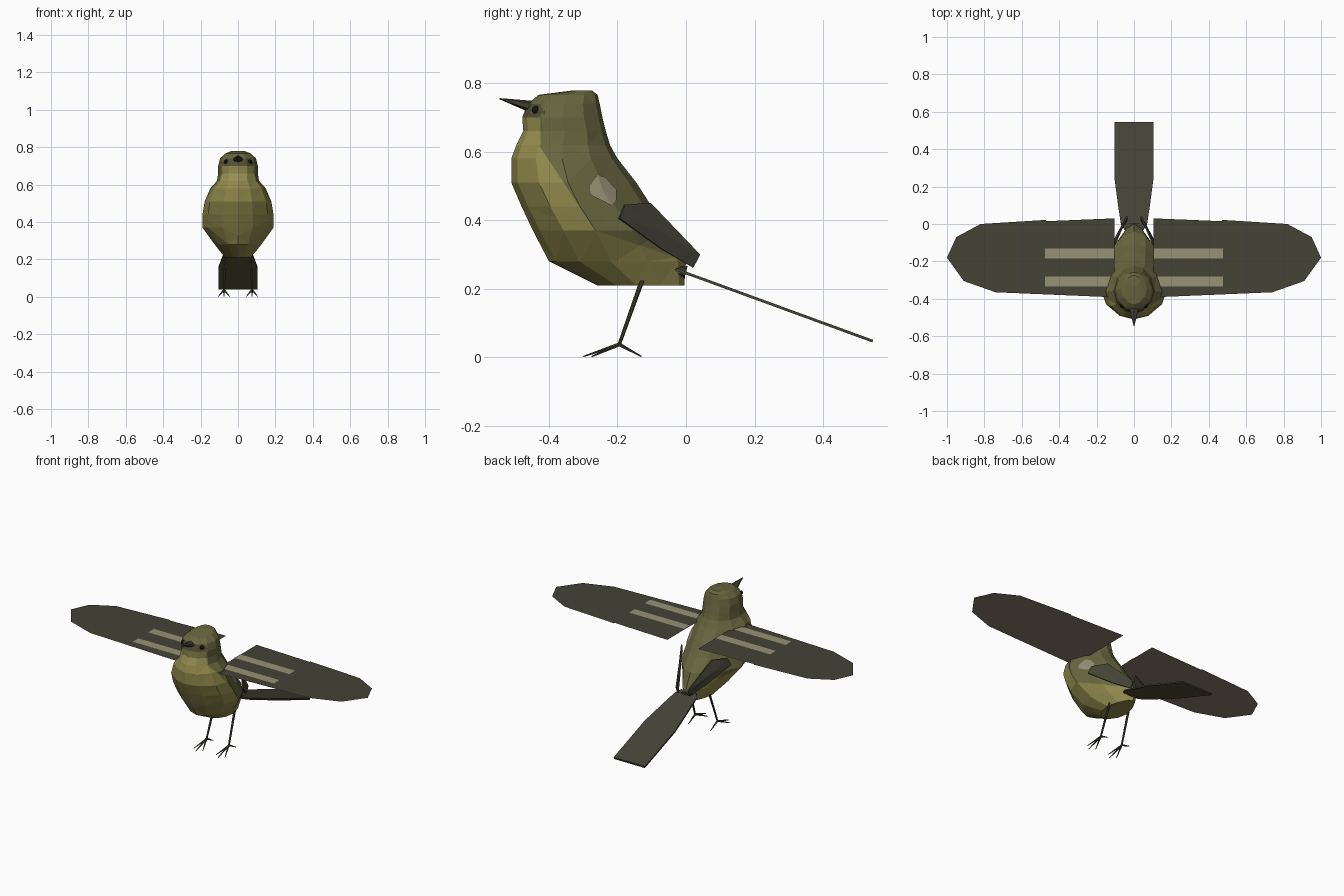
import bpy, bmesh, math
from mathutils import Vector
from mathutils.bvhtree import BVHTree

if "Cube" in bpy.data.objects:
    bpy.data.objects.remove(bpy.data.objects["Cube"])


def material(name, r, g, b):
    m = bpy.data.materials.new(name)
    m.diffuse_color = [((c / 255 + 0.055) / 1.055) ** 2.4 for c in (r, g, b)] + [1]
    m.use_nodes = True
    m.node_tree.nodes["Principled BSDF"].inputs["Base Color"].default_value = m.diffuse_color
    return m


OLIVE = material("olive", 104, 103, 64)
YELLOW = material("olive_yellow", 144, 136, 75)
THROAT = material("throat_yellow", 152, 143, 82)
DARK = material("dark_feather", 68, 67, 54)
TAUPE = material("pale_wing_lining", 136, 126, 108)
UNDERTAIL = material("under_tail", 91, 89, 56)
PALE = material("pale_bar", 151, 145, 118)
HORN = material("leg_and_beak", 64, 62, 48)
FACE = material("dark_face", 82, 79, 50)
BLACK = material("eye_black", 22, 21, 18)


def finish(name, bm, *mats):
    me = bpy.data.meshes.new(name)
    bm.to_mesh(me)
    bm.free()
    for m in mats:
        me.materials.append(m)
    ob = bpy.data.objects.new(name, me)
    bpy.context.collection.objects.link(ob)
    return ob


def plate(name, pts, mat, thick=0.0, center=None, facing=(0, 0, 1)):
    """Polygon (or fan around a centre) turned to a direction, optionally thickened."""
    bm = bmesh.new()
    vs = [bm.verts.new(p) for p in pts]
    if center is None:
        bm.faces.new(vs)
    else:
        c = bm.verts.new(center)
        for i, v in enumerate(vs):
            bm.faces.new((v, vs[(i + 1) % len(vs)], c))
    bm.normal_update()
    if sum((f.normal * f.calc_area() for f in bm.faces), Vector()).dot(Vector(facing)) < 0:
        bmesh.ops.reverse_faces(bm, faces=bm.faces[:])
    ob = finish(name, bm, mat)
    if thick:
        mod = ob.modifiers.new("thickness", 'SOLIDIFY')
        mod.thickness, mod.offset = thick, 0
    return ob


def rod(name, a, b, r1, r2, mat, sides=6, scale=(1, 1, 1)):
    a, b = Vector(a), Vector(b)
    bm = bmesh.new()
    bmesh.ops.create_cone(bm, cap_ends=True, segments=sides, radius1=r1, radius2=r2, depth=(b - a).length)
    ob = finish(name, bm, mat)
    ob.location = (a + b) / 2
    ob.rotation_mode = 'QUATERNION'
    ob.rotation_quaternion = (b - a).to_track_quat('Z', 'Y')
    ob.scale = scale
    return ob


# Body and head: stacked sections (z, front y, back y, half width)
SECTIONS = [(.21, -.26, -.005, .07), (.28, -.40, .0, .125), (.37, -.447, -.04, .19),
            (.44, -.48, -.10, .19), (.51, -.51, -.145, .178), (.58, -.51, -.20, .148),
            (.62, -.495, -.222, .112), (.66, -.475, -.234, .106), (.70, -.478, -.244, .106),
            (.74, -.462, -.252, .096), (.766, -.43, -.258, .068), (.779, -.33, -.275, .035)]
BODY_HALF = [(0, 0), (.05, .42), (.22, .84), (.45, 1), (.72, .75), (.94, .33), (1, 0)]
HEAD_HALF = [(0, 0), (.06, .45), (.24, .85), (.5, 1), (.77, .85), (.95, .45), (1, 0)]

bm = bmesh.new()
rings = []
for z, yf, yb, w in SECTIONS:
    t = min(max((z - .5) / .14, 0), 1)
    half = [(a[0] * (1 - t) + b[0] * t, a[1] * (1 - t) + b[1] * t) for a, b in zip(BODY_HALF, HEAD_HALF)]
    loop = half + [(u, -v) for u, v in half[-2:0:-1]]
    rings.append([bm.verts.new((v * w, yf + u * (yb - yf), z)) for u, v in loop])
for lo, hi in zip(rings, rings[1:]):
    n = len(lo)
    for i in range(n):
        j = (i + 1) % n
        bm.faces.new((lo[i], lo[j], hi[j], hi[i]))
bm.faces.new(rings[0])
bm.faces.new(rings[-1])

# Cut along the colour borders: breast line, flank line and cheek line
BREAST = (Vector((0, -.43, .62)), Vector((0, -.25, -.165)))
FLANK = (Vector((0, -.265, .37)), Vector((0, -.09, -.27)))
CHEEK = (Vector((0, -.425, .66)), Vector((0, -1, 0)))
for co, no in (BREAST, FLANK, CHEEK):
    geom = bm.verts[:] + bm.edges[:] + bm.faces[:]
    bmesh.ops.bisect_plane(bm, geom=geom, plane_co=co, plane_no=no)
bmesh.ops.triangulate(bm, faces=bm.faces[:])
for f in bm.faces:
    c = f.calc_center_median()
    breast, flank, cheek = ((c - co).dot(no) > 0 for co, no in (BREAST, FLANK, CHEEK))
    if c.z < .62:
        f.material_index = int(breast or flank)
    elif cheek and c.z < .74:
        f.material_index = 2 if c.z < .70 else 3
bmesh.ops.recalc_face_normals(bm, faces=bm.faces)
skin = BVHTree.FromBMesh(bm)
finish("body", bm, OLIVE, YELLOW, THROAT, FACE)


def on_skin(side, y, z, lift):
    hit = skin.ray_cast(Vector((side, y, z)), Vector((-side, 0, 0)))[0]
    return (hit.x + side * lift, y, z)


# Beak
rod("beak", (0, -.445, .73), (0, -.545, .755), .025, .002, HORN, 6, (1.2, .75, 1))

# Tail: one slanted fan, lighter underneath, with a dark root
outline = [(.05, -.03), (.07, 0), (.085, .1), (.105, .25), (.105, .545)]
outline += [(-x, y) for x, y in reversed(outline)]
plate("tail", [(x, y, .246 - .365 * y) for x, y in outline], DARK, .008)
plate("tail_underside", [(x, y, .239 - .365 * y) for x, y in outline], UNDERTAIL, 0, None, (0, 0, -1))
rod("tail_root", (0, -.055, .262), (0, .0, .248), .042, .036, DARK, 6, (1, .5, 1))

WING = [(.105, .03), (.47, .015), (.47, .022), (.82, 0), (.95, -.07), (1, -.18),
        (.91, -.305), (.74, -.365), (.15, -.39), (.105, -.385)]
WING_Z = .571

for side, label in ((1, "left"), (-1, "right")):
    out = (side, 0, 0)
    # Spread wing: dark top sheet, pale lining, two pale bars
    plate(label + "_wing", [(side * x, y, WING_Z) for x, y in WING], DARK)
    plate(label + "_wing_lining", [(side * x, y, WING_Z - .003) for x, y in WING], TAUPE, 0, None, (0, 0, -1))
    for k, (y0, y1) in enumerate(((-.185, -.13), (-.335, -.28))):
        plate(f"{label}_wing_bar_{k}", [(side * x, y, WING_Z + .003)
              for x, y in ((.106, y0), (.475, y0), (.475, y1), (.106, y1))], PALE)

    # Folded feathers along the flank
    plate(label + "_flank_feathers", [(side * x, y, z) for x, y, z in (
        (.168, -.195, .405), (.155, -.18, .445), (.10, -.105, .45),
        (.038, .04, .30), (.040, .02, .262), (.092, -.07, .315))], DARK, .008,
        (side * .107, -.09, .375), out)

    # Pale shoulder patch
    patch = [(-.258, .533), (-.235, .525), (-.203, .49), (-.203, .46), (-.217, .443), (-.275, .472), (-.284, .5)]
    plate(label + "_shoulder_patch", [on_skin(side, y, z, .005) for y, z in patch], PALE, 0,
          on_skin(side, -.243, .488, .007), out)

    # Eye and the dark stripe behind it
    stripe = [(-.45, .71), (-.452, .73), (-.43, .733), (-.41, .718), (-.412, .708)]
    plate(label + "_eye_stripe", [on_skin(side, y, z, .003) for y, z in stripe], FACE, 0,
          on_skin(side, -.43, .719, .004), out)
    bm = bmesh.new()
    bmesh.ops.create_icosphere(bm, subdivisions=2, radius=.012)
    finish(label + "_eye", bm, BLACK).location = on_skin(side, -.438, .722, 0)

    # Leg and toes
    ankle = (side * .075, -.195, .037)
    rod(label + "_leg", (side * .068, -.128, .225), ankle, .007, .005, HORN)
    for k, (dx, y) in enumerate(((-.03, -.275), (0, -.30), (.03, -.275), (0, -.13))):
        rod(f"{label}_toe_{k}", ankle, (side * (.075 + dx), y, .002), .006, .002, HORN, 5)
